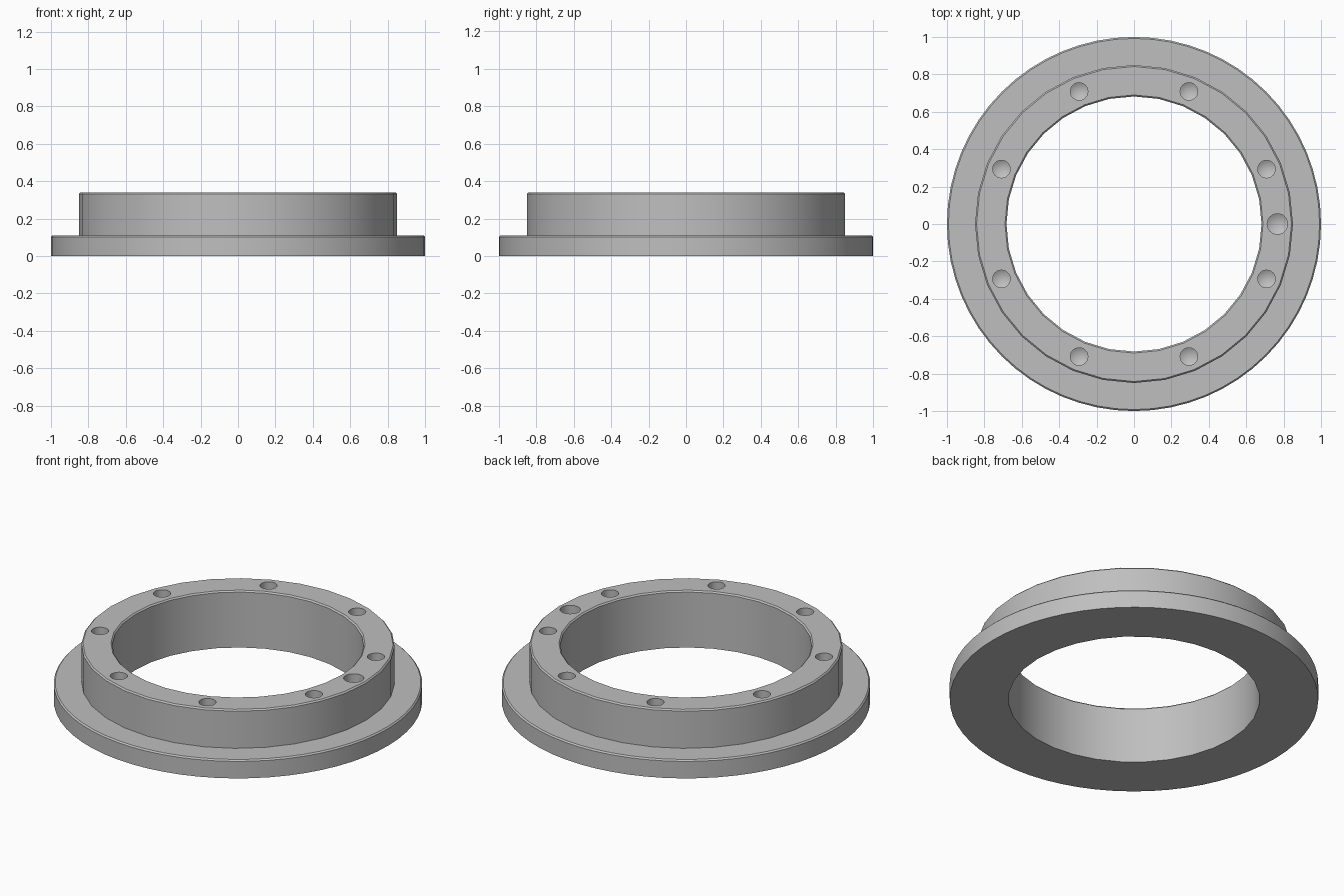
import bpy
import bmesh
from math import cos, sin, tau, radians

cube = bpy.data.objects.get("Cube")
if cube:
    bpy.data.objects.remove(cube, do_unlink=True)

grey = bpy.data.materials.new("machined grey")
grey.use_nodes = True
colour = (0.52, 0.52, 0.52, 1)
grey.diffuse_color = colour
grey.node_tree.nodes["Principled BSDF"].inputs["Base Color"].default_value = colour

HEIGHT, FLANGE_TOP = 0.34, 0.11
FLANGE_R, COLLAR_R, BORE_R = 1.0, 0.85, 0.69
CHAMFER = 0.008


def turned_solid(name, profile, sides, centre=(0, 0)):
    """Closed solid of revolution from (radius, height) pairs, bottom to top."""
    bm = bmesh.new()
    rings = []
    for r, z in profile:
        count = 1 if r == 0 else sides
        rings.append([bm.verts.new((centre[0] + r * cos(tau * i / sides),
                                    centre[1] + r * sin(tau * i / sides), z))
                      for i in range(count)])
    for low, high in zip(rings, rings[1:]):
        for i in range(sides):
            j = (i + 1) % sides
            if len(low) == 1:
                bm.faces.new((low[0], high[j], high[i]))
            else:
                bm.faces.new((low[i], low[j], high[j], high[i]))
    for ring in (rings[0], rings[-1]):
        if len(ring) > 1:
            bm.faces.new(ring)
    bmesh.ops.recalc_face_normals(bm, faces=bm.faces)
    mesh = bpy.data.meshes.new(name)
    bm.to_mesh(mesh)
    bm.free()
    mesh.materials.append(grey)
    obj = bpy.data.objects.new(name, mesh)
    bpy.context.collection.objects.link(obj)
    return obj


def combine(target, tool, operation):
    """Apply an exact boolean and discard the tool."""
    bpy.context.view_layer.objects.active = target
    mod = target.modifiers.new(operation, "BOOLEAN")
    mod.operation, mod.object, mod.solver = operation, tool, "EXACT"
    bpy.ops.object.modifier_apply(modifier=mod.name)
    bpy.data.objects.remove(tool, do_unlink=True)


def drill(name, x, y, radius, depth):
    """Hole cutter with a conical drill tip."""
    floor = HEIGHT - depth
    return turned_solid(name, [(0, floor - radius * 0.58), (radius, floor),
                               (radius, HEIGHT + 0.05)], 24, (x, y))


# Wide base flange and raised collar, with chamfered top edges
ring = turned_solid("flanged_ring", [
    (FLANGE_R, 0), (FLANGE_R, FLANGE_TOP - CHAMFER),
    (FLANGE_R - CHAMFER, FLANGE_TOP)], 64)
collar = turned_solid("collar", [
    (COLLAR_R, FLANGE_TOP / 2), (COLLAR_R, HEIGHT - CHAMFER),
    (COLLAR_R - CHAMFER, HEIGHT)], 32)
combine(ring, collar, "UNION")

# Central bore with a chamfered mouth
bore = turned_solid("bore_cutter", [
    (BORE_R - CHAMFER, -0.1), (BORE_R - CHAMFER, HEIGHT - CHAMFER),
    (BORE_R, HEIGHT), (BORE_R, HEIGHT + 0.1)], 32)
combine(ring, bore, "DIFFERENCE")

# Eight bolt holes and one larger locating hole
HOLE_CIRCLE = 0.767
for k in range(8):
    a = tau * (k + 0.5) / 8
    combine(ring, drill("bolt_hole_cutter", HOLE_CIRCLE * cos(a),
                        HOLE_CIRCLE * sin(a), 0.047, 0.18), "DIFFERENCE")
combine(ring, drill("locating_hole_cutter", HOLE_CIRCLE, 0, 0.055, 0.18), "DIFFERENCE")

# Smooth round walls, sharp machined edges
bpy.ops.object.select_all(action="DESELECT")
ring.select_set(True)
bpy.context.view_layer.objects.active = ring
bpy.ops.object.shade_smooth_by_angle(angle=radians(30))
